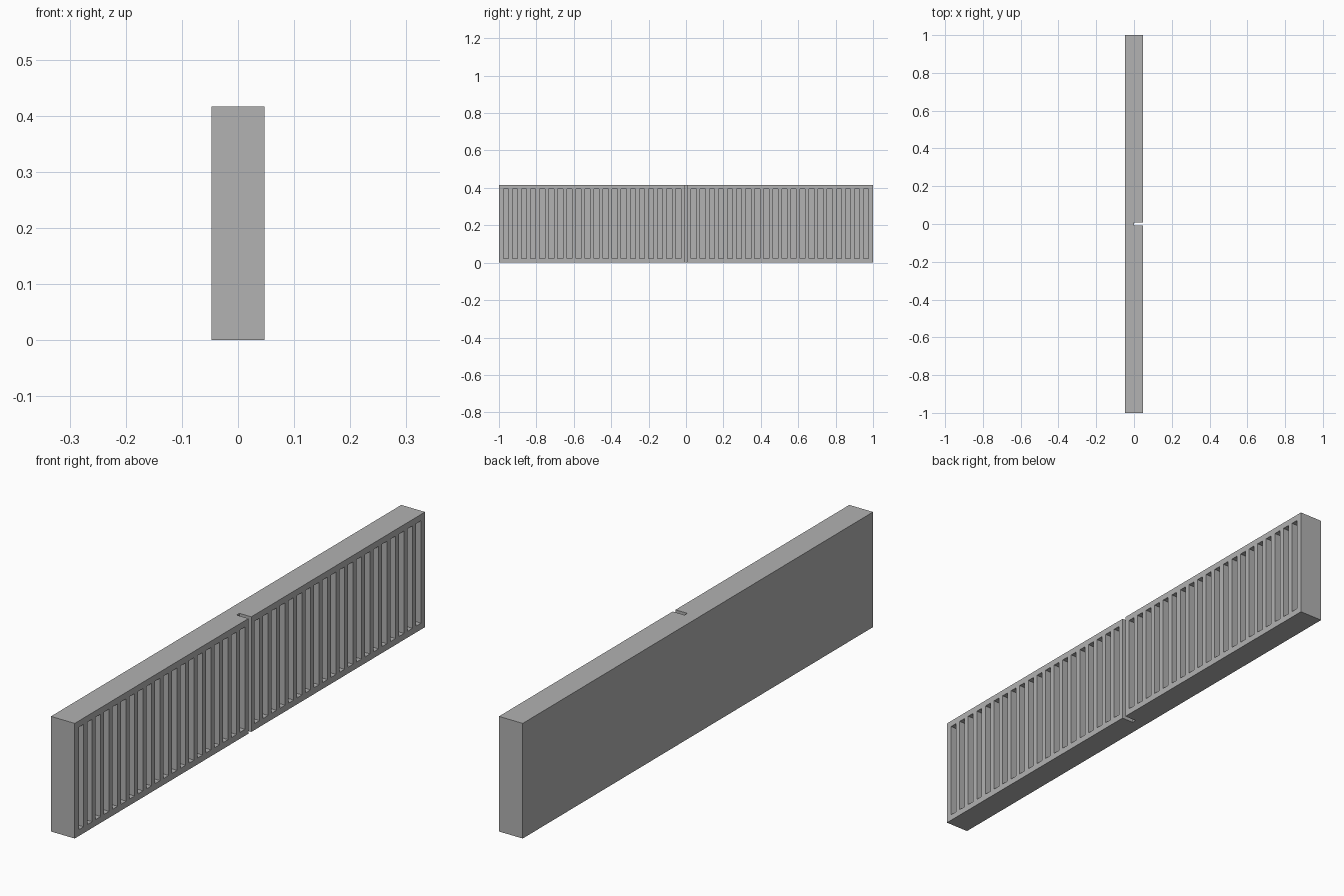
import bpy, bmesh
from mathutils import Matrix, Vector

if "Cube" in bpy.data.objects:
    bpy.data.objects.remove(bpy.data.objects["Cube"], do_unlink=True)

HALF_X, HEIGHT = 0.0475, 0.416
SLOTS, PITCH, WIDTH, FIRST = 20, 0.0485, 0.028, 0.0275

grey = bpy.data.materials.new("plain grey")
grey.use_nodes = True
colour = (0.445, 0.445, 0.445, 1)
grey.diffuse_color = colour
grey.node_tree.nodes["Principled BSDF"].inputs["Base Color"].default_value = colour


def add_box(bm, low, high):
    low, high = Vector(low), Vector(high)
    matrix = Matrix.Translation((low + high) / 2) @ Matrix.Diagonal((*(high - low), 1))
    bmesh.ops.create_cube(bm, size=1, matrix=matrix)


def make_object(name, bm):
    mesh = bpy.data.meshes.new(name)
    bm.to_mesh(mesh)
    bm.free()
    mesh.materials.append(grey)
    obj = bpy.data.objects.new(name, mesh)
    bpy.context.collection.objects.link(obj)
    return obj


# Solid bar
bm = bmesh.new()
add_box(bm, (-HALF_X, -1, 0), (HALF_X, 1, HEIGHT))
bar = make_object("slotted_bar", bm)

# Cutter: two mirrored rows of blind slots and a full-height middle groove
bm = bmesh.new()
for side in (-1, 1):
    for i in range(SLOTS):
        a = side * (FIRST + i * PITCH)
        b = a + side * WIDTH
        add_box(bm, (0, min(a, b), 0.023), (0.1, max(a, b), HEIGHT - 0.023))
add_box(bm, (0, -0.008, -0.1), (0.1, 0.008, HEIGHT + 0.1))
cutter = make_object("slot_cutter", bm)
cutter.hide_render = True

# Cut the slots and discard the cutter
cut = bar.modifiers.new("slots", "BOOLEAN")
cut.operation = "DIFFERENCE"
cut.solver = "EXACT"
cut.object = cutter
bpy.context.view_layer.objects.active = bar
bpy.ops.object.modifier_apply(modifier=cut.name)
bpy.data.objects.remove(cutter, do_unlink=True)
